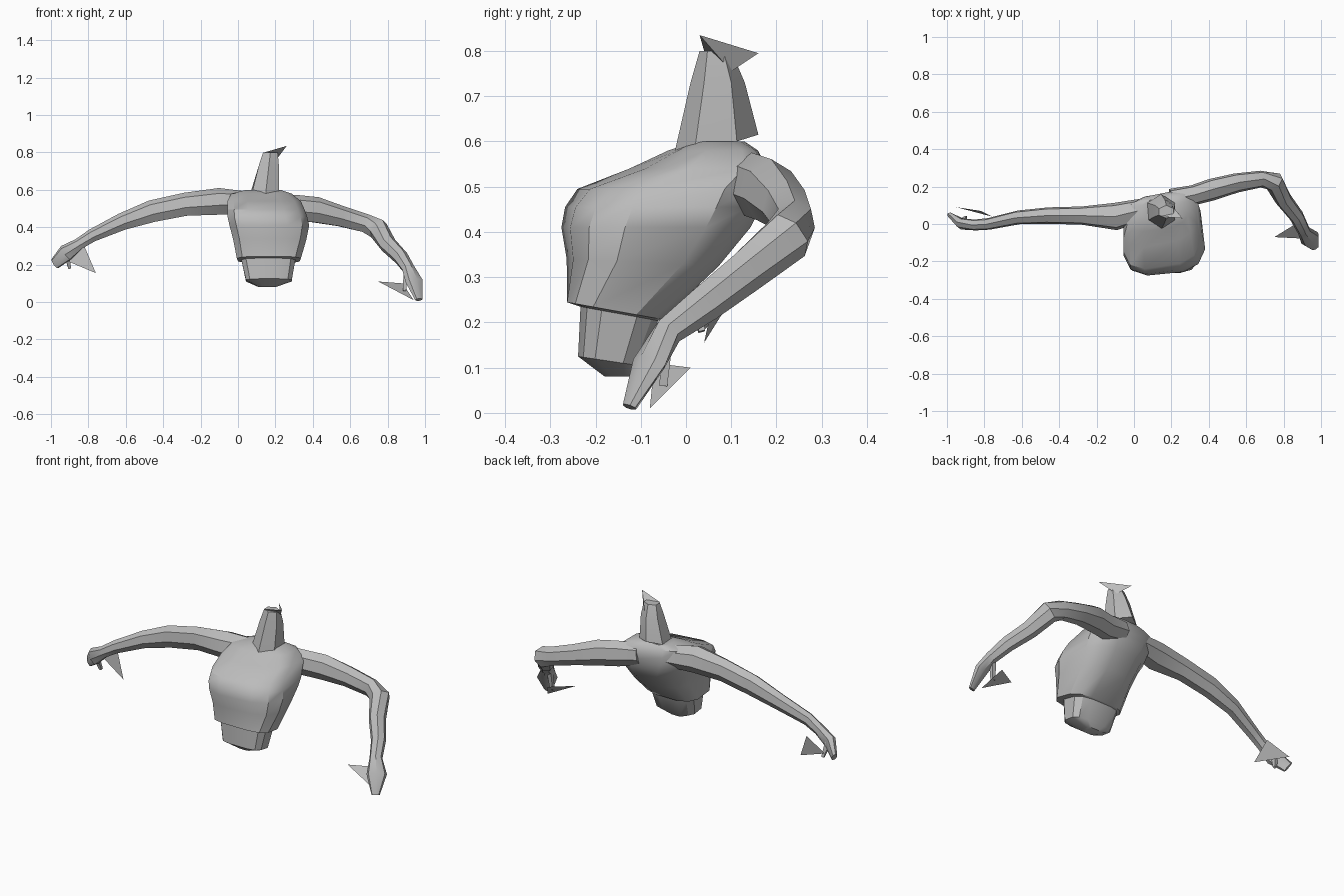
import bpy, bmesh, math
from mathutils import Vector

cube = bpy.data.objects.get("Cube")
if cube:
    bpy.data.objects.remove(cube, do_unlink=True)

grey = bpy.data.materials.new("plain grey")
grey.use_nodes = True
grey.diffuse_color = (0.5, 0.5, 0.5, 1)
grey.node_tree.nodes["Principled BSDF"].inputs["Base Color"].default_value = grey.diffuse_color


def finish(bm, name, angle):
    bmesh.ops.recalc_face_normals(bm, faces=bm.faces)
    mesh = bpy.data.meshes.new(name)
    bm.to_mesh(mesh)
    bm.free()
    mesh.materials.append(grey)
    obj = bpy.data.objects.new(name, mesh)
    bpy.context.collection.objects.link(obj)
    bpy.ops.object.select_all(action="DESELECT")
    obj.select_set(True)
    bpy.context.view_layer.objects.active = obj
    bpy.ops.object.shade_smooth_by_angle(angle=math.radians(angle))
    return obj


def loft(name, rings, angle=30):
    """Skin a list of equal rings and cap both ends."""
    bm = bmesh.new()
    rows = [[bm.verts.new(p) for p in ring] for ring in rings]
    n = len(rows[0])
    for a, b in zip(rows, rows[1:]):
        for i in range(n):
            j = (i + 1) % n
            bm.faces.new((a[i], a[j], b[j], b[i]))
    bm.faces.new(rows[0])
    bm.faces.new(rows[-1])
    return finish(bm, name, angle)


def limb(name, stations, sides=7):
    """Tube through (x, y, z, half width, half height) stations."""
    centres = [Vector(s[:3]) for s in stations]
    rings = []
    for k, s in enumerate(stations):
        ahead = centres[min(k + 1, len(centres) - 1)]
        behind = centres[max(k - 1, 0)]
        tangent = (ahead - behind).normalized()
        side = tangent.cross(Vector((0, 0, 1))).normalized()
        up = side.cross(tangent)
        rings.append([centres[k] + side * s[3] * math.cos(a) + up * s[4] * math.sin(a)
                      for a in (math.tau * i / sides + math.pi / 2 for i in range(sides))])
    return loft(name, rings, 35)


def sheet(name, *points):
    bm = bmesh.new()
    bm.faces.new([bm.verts.new(p) for p in points])
    return finish(bm, name, 30)


def power(v, e):
    return math.copysign(abs(v) ** e, v)


def box_ring(z, x0, x1, y0, y1, tilt=0, taper=0, skew=0.0, sides=12):
    """Rounded rectangular ring, optionally narrower at the back."""
    cx, cy = (x0 + x1) / 2, (y0 + y1) / 2
    ring = []
    for i in range(sides):
        a = math.tau * (i + 0.5) / sides
        c, s = power(math.cos(a), 0.6), power(math.sin(a), 0.6)
        x = c * (x1 - x0) / 2 * (1 - taper * max(s, 0))
        y = s * (y1 - y0) / 2
        ring.append((cx + x, cy + y + skew * x, z + tilt * (y - (y0 - cy))))
    return ring


# Torso, leaning forward, with a hem above the waist
loft("torso", [
    box_ring(0.08, 0.11, 0.20, -0.18, -0.12),
    box_ring(0.125, 0.04, 0.29, -0.24, -0.10, -0.15),
    box_ring(0.235, 0.015, 0.31, -0.235, -0.06, -0.18, 0.1),
    box_ring(0.245, -0.01, 0.34, -0.265, -0.05, -0.18, 0.1),
    box_ring(0.34, -0.03, 0.37, -0.26, 0.07, -0.05, 0.3, 0.08),
    box_ring(0.41, -0.05, 0.385, -0.27, 0.14, 0, 0.3, 0.1),
    box_ring(0.455, -0.06, 0.375, -0.26, 0.16, 0, 0.15, 0.12),
    box_ring(0.495, -0.06, 0.36, -0.23, 0.165, 0, 0.05, 0.15),
    box_ring(0.54, -0.06, 0.34, -0.11, 0.165, 0, 0, 0.2),
    box_ring(0.58, -0.04, 0.29, -0.03, 0.15, 0, 0, 0.15),
    box_ring(0.60, 0.04, 0.23, 0.02, 0.13),
], 32)

# Neck with a pointed collar at the front
neck_rings = []
for z, cx, cy, rx, ry, dip in [(0.585, 0.145, 0.065, 0.085, 0.095, 0.03),
                               (0.73, 0.165, 0.07, 0.062, 0.06, 0),
                               (0.80, 0.173, 0.065, 0.045, 0.035, 0)]:
    neck_rings.append([(cx + rx * math.cos(a), cy + ry * math.sin(a),
                        z + dip * math.sin(a))
                       for a in (math.tau * i / 6 + math.pi / 2 for i in range(6))])
loft("neck", neck_rings, 20)
sheet("neck_flap", (0.26, 0.03, 0.835), (0.15, 0.16, 0.795), (0.20, 0.10, 0.755))
sheet("neck_flap_fold", (0.26, 0.03, 0.835), (0.14, 0.04, 0.80), (0.20, 0.10, 0.755))

# Right arm, stretched out to the side
limb("right_arm", [
    (0.06, 0.08, 0.53, 0.06, 0.06),
    (-0.10, 0.04, 0.535, 0.075, 0.075),
    (-0.28, 0.045, 0.52, 0.05, 0.065),
    (-0.46, 0.045, 0.483, 0.045, 0.062),
    (-0.62, 0.035, 0.428, 0.038, 0.048),
    (-0.78, 0.0, 0.355, 0.032, 0.036),
    (-0.85, -0.005, 0.31, 0.03, 0.032),
    (-0.92, 0.0, 0.262, 0.03, 0.047),
    (-0.98, 0.045, 0.205, 0.015, 0.033),
])
limb("right_finger", [(-0.92, 0.01, 0.27, 0.02, 0.02),
                      (-0.90, 0.035, 0.18, 0.01, 0.01)], 4)
sheet("right_thumb", (-0.95, 0.09, 0.235), (-0.76, 0.04, 0.155), (-0.82, 0.07, 0.295))

# Left arm, bent forward and down at the elbow
limb("left_arm", [
    (0.20, 0.13, 0.52, 0.06, 0.06),
    (0.32, 0.155, 0.50, 0.055, 0.072),
    (0.42, 0.185, 0.49, 0.06, 0.072),
    (0.55, 0.22, 0.457, 0.053, 0.058),
    (0.68, 0.24, 0.42, 0.046, 0.052),
    (0.75, 0.225, 0.39, 0.055, 0.058),
    (0.80, 0.13, 0.31, 0.046, 0.048),
    (0.87, 0.04, 0.24, 0.04, 0.042),
    (0.91, -0.04, 0.18, 0.035, 0.033),
    (0.943, -0.08, 0.11, 0.055, 0.028),
    (0.967, -0.125, 0.013, 0.022, 0.014),
])
limb("left_finger", [(0.90, -0.04, 0.19, 0.02, 0.02),
                     (0.89, -0.05, 0.06, 0.012, 0.012)], 4)
sheet("left_thumb", (0.75, -0.07, 0.11), (0.88, 0.01, 0.10), (0.94, -0.08, 0.01))
